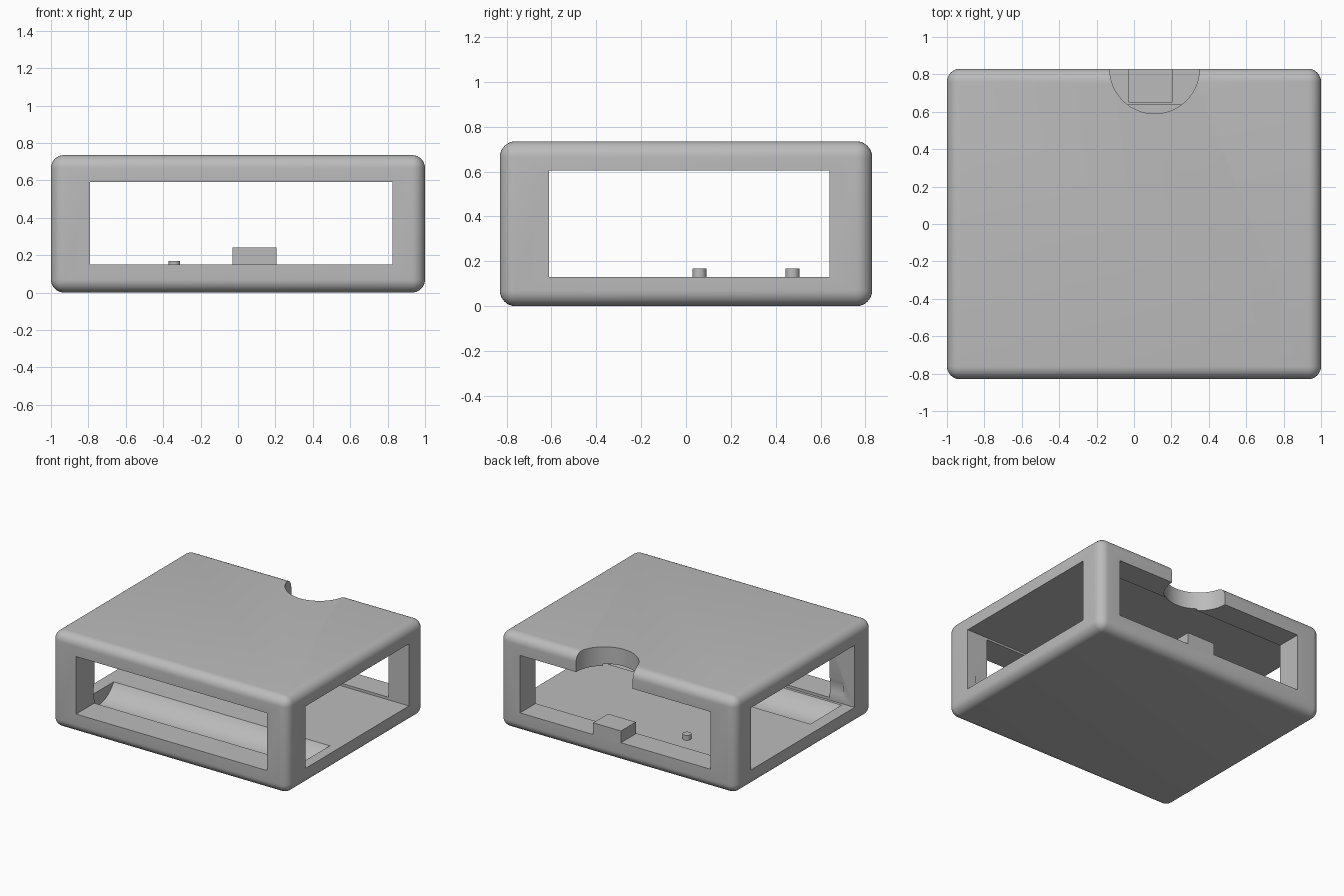
import bpy
import bmesh
from math import radians
from mathutils import Matrix, Vector

if "Cube" in bpy.data.objects:
    bpy.data.objects.remove(bpy.data.objects["Cube"])

plastic = bpy.data.materials.new("grey_plastic")
plastic.use_nodes = True
GREY = (0.5, 0.5, 0.5, 1)
plastic.diffuse_color = GREY
plastic.node_tree.nodes["Principled BSDF"].inputs["Base Color"].default_value = GREY


def finish(name, bm):
    mesh = bpy.data.meshes.new(name)
    bm.to_mesh(mesh)
    bm.free()
    mesh.materials.append(plastic)
    obj = bpy.data.objects.new(name, mesh)
    bpy.context.collection.objects.link(obj)
    return obj


def box(name, low, high, rounding=0):
    low, high = Vector(low), Vector(high)
    bm = bmesh.new()
    bmesh.ops.create_cube(bm, size=1)
    bmesh.ops.scale(bm, vec=high - low, verts=bm.verts)
    bmesh.ops.translate(bm, vec=(low + high) / 2, verts=bm.verts)
    if rounding:
        bmesh.ops.bevel(bm, geom=bm.edges[:], offset=rounding, segments=8,
                        profile=0.5, affect='EDGES')
    return finish(name, bm)


def cylinder(name, centre, radius, length, axis='Z', sides=64):
    bm = bmesh.new()
    bmesh.ops.create_cone(bm, cap_ends=True, segments=sides, radius1=radius,
                          radius2=radius, depth=length)
    if axis == 'X':
        bmesh.ops.rotate(bm, matrix=Matrix.Rotation(radians(90), 3, 'Y'), verts=bm.verts)
    bmesh.ops.translate(bm, vec=centre, verts=bm.verts)
    return finish(name, bm)


def shade(obj):
    bpy.ops.object.select_all(action='DESELECT')
    obj.select_set(True)
    bpy.context.view_layer.objects.active = obj
    bpy.ops.object.shade_smooth_by_angle(angle=radians(30))


def carve(obj, cutter):
    cutter.hide_render = True
    mod = obj.modifiers.new("carve", 'BOOLEAN')
    mod.operation = 'DIFFERENCE'
    mod.solver = 'EXACT'
    mod.object = cutter
    bpy.context.view_layer.objects.active = obj
    bpy.ops.object.modifier_apply(modifier=mod.name)
    bpy.data.objects.remove(cutter)


# Rounded case with a window tunnel along each axis
case = box("case", (-1, -0.83, 0), (1, 0.83, 0.735), rounding=0.07)
carve(case, box("side_tunnel", (-1.2, -0.61, 0.13), (1.2, 0.64, 0.605)))
carve(case, box("front_tunnel", (-0.79, -1, 0.15), (0.825, 1, 0.59)))

# Round trough sunk in the floor near the front
carve(case, cylinder("trough", (0.01, -0.4, 0.24), 0.219, 1.83, axis='X'))

# Half-round finger notch in the back edge of the roof
carve(case, cylinder("finger_notch", (0.11, 0.83, 0.7), 0.24, 0.4))
shade(case)

# Connector block on the back sill
box("connector_block", (-0.03, 0.65, 0.15), (0.205, 0.83, 0.24))

# Locating pegs on the floor
for name, y in (("front_peg", 0.06), ("back_peg", 0.475)):
    shade(cylinder(name, (-0.34, y, 0.145), 0.031, 0.045, sides=32))
